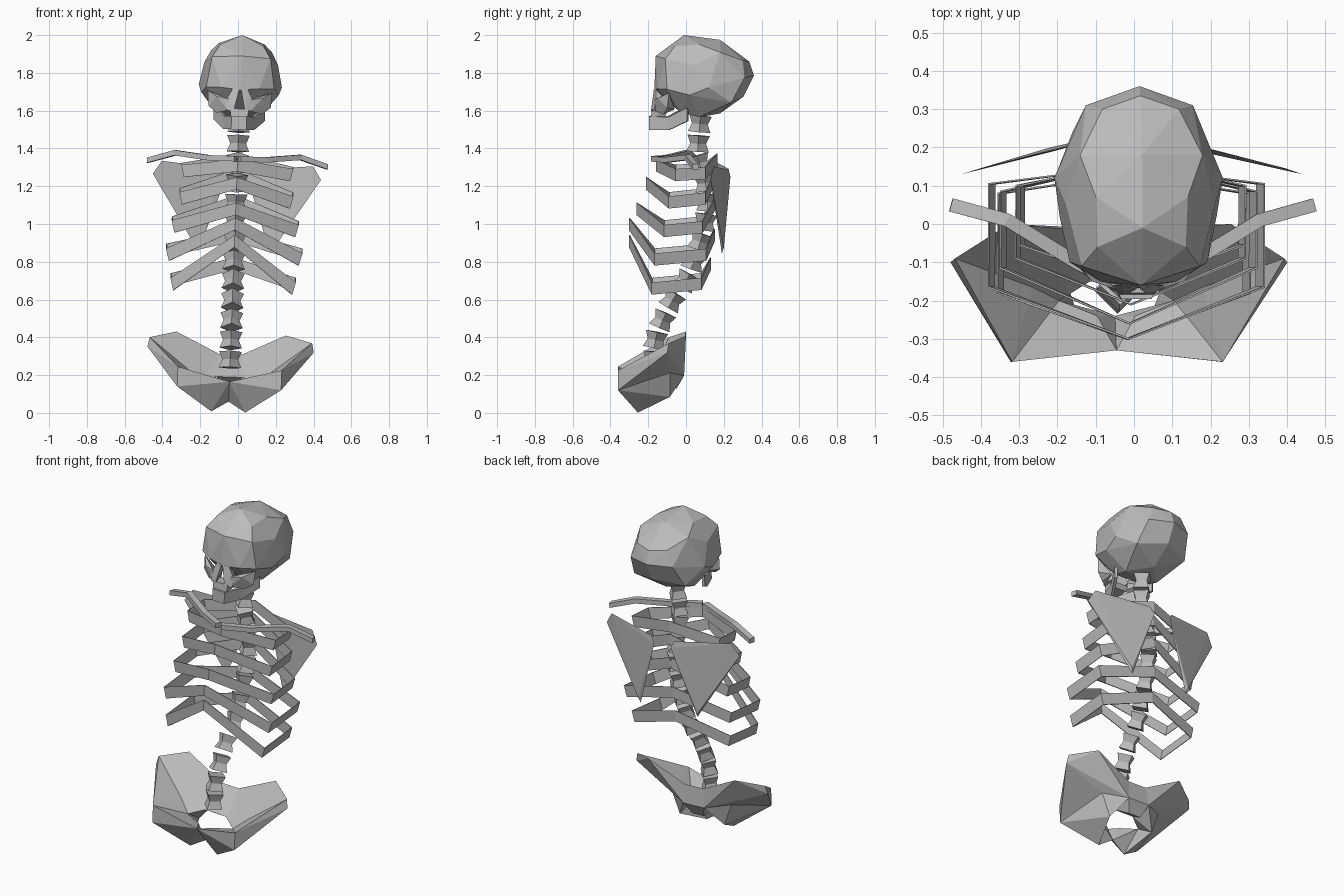
import bpy, bmesh
from mathutils import Vector

if "Cube" in bpy.data.objects:
    bpy.data.objects.remove(bpy.data.objects["Cube"])

GREY = 0.5
bone = bpy.data.materials.new("bone grey")
bone.use_nodes = True
bone.diffuse_color = (GREY, GREY, GREY, 1)
bone.node_tree.nodes["Principled BSDF"].inputs["Base Color"].default_value = (GREY, GREY, GREY, 1)

LEAN = 0.037  # slight sideways lean of the whole figure


def finish(name, bm):
    """Lean the part, and turn the mesh into a named object."""
    bmesh.ops.recalc_face_normals(bm, faces=bm.faces[:])
    for v in bm.verts:
        x, y, z = v.co
        v.co = (x + LEAN * (z - 1.4), y, z - LEAN * x)
    mesh = bpy.data.meshes.new(name)
    bm.to_mesh(mesh)
    bm.free()
    mesh.materials.append(bone)
    obj = bpy.data.objects.new(name, mesh)
    bpy.context.collection.objects.link(obj)
    return obj


def flip(points):
    return [(-x, y, z) for x, y, z in points]


def hull(name, points):
    """Faceted solid around a few corner points."""
    bm = bmesh.new()
    for p in set(points):
        bm.verts.new(p)
    result = bmesh.ops.convex_hull(bm, input=bm.verts[:])
    loose = [g for g in result["geom_interior"] if isinstance(g, bmesh.types.BMVert)]
    bmesh.ops.delete(bm, geom=loose, context="VERTS")
    bmesh.ops.dissolve_limit(bm, angle_limit=0.05, verts=bm.verts[:], edges=bm.edges[:])
    return finish(name, bm)


def whole(name, points):
    return hull(name, points + flip(points))


def pair(name, points):
    hull("left_" + name, points)
    hull("right_" + name, flip(points))


def strip(name, path, height, thick, closed=False, tuck=0):
    """Flat upright band along a path; tuck draws its lower edge inward."""
    bm = bmesh.new()
    path = [Vector(p) for p in path]
    n = len(path)
    rings = []
    for i, p in enumerate(path):
        before = path[i - 1] if closed or i else p
        after = path[(i + 1) % n] if closed or i < n - 1 else p
        d = after - before
        side = Vector((d.y, -d.x, 0)).normalized() * thick / 2
        up = Vector((0, 0, height / 2))
        low = Vector((-p.x * tuck, 0, 0)) - up
        rings.append([bm.verts.new(p + q) for q in (side + up, side + low, low - side, up - side)])
    for i in range(n if closed else n - 1):
        a, b = rings[i], rings[(i + 1) % n]
        for k in range(4):
            j = (k + 1) % 4
            bm.faces.new((a[k], a[j], b[j], b[k]))
    if not closed:
        bm.faces.new(rings[0])
        bm.faces.new(rings[-1])
    return finish(name, bm)


# Skull
whole("cranium", [
    (0, -.01, 2), (0, .18, 1.975), (0, .335, 1.86), (0, .36, 1.785), (0, .305, 1.675),
    (0, .18, 1.585), (0, -.168, 1.71), (0, -.16, 1.89),
    (.115, -.06, 1.945), (.12, .07, 1.955), (.16, .18, 1.915), (.1, .3, 1.87),
    (.155, -.11, 1.88), (.195, .05, 1.85), (.14, .31, 1.78), (.22, .12, 1.73),
    (.18, -.1, 1.72), (.1, -.15, 1.72), (.205, .02, 1.69), (.17, .24, 1.65),
    (.11, .07, 1.57), (.1, -.03, 1.595), (.1, -.07, 1.65)])
pair("cheekbone", [
    (.17, -.09, 1.7), (.165, -.1, 1.62), (.12, -.12, 1.585), (.06, -.165, 1.6),
    (.055, -.17, 1.66), (.12, -.15, 1.67), (.1, -.06, 1.61)])
pair("nose_side", [
    (.004, -.17, 1.715), (.04, -.16, 1.715), (.075, -.16, 1.65), (.035, -.18, 1.63),
    (.07, -.17, 1.6), (.03, -.185, 1.6), (.05, -.1, 1.62), (.02, -.1, 1.71)])
whole("upper_jaw", [
    (.05, -.18, 1.61), (.045, -.185, 1.565), (.05, -.1, 1.6), (.04, -.11, 1.57)])
jaw = [(.13, .01, 1.585), (.075, -.09, 1.535), (.035, -.19, 1.535)]
strip("lower_jaw", jaw + flip(jaw[::-1]), .07, .015)

# Spine: waisted four-sided vertebrae along a curve of (y, z) points
curve = [(.08, 1.6), (.065, 1.44), (.06, 1.35), (.1, 1.25), (.115, 1.1), (.09, .95),
         (.04, .8), (0, .7), (-.07, .6), (-.12, .5), (-.16, .4), (-.18, .18)]


def spine_point(z):
    for (y1, z1), (y2, z2) in zip(curve, curve[1:]):
        if z >= z2:
            break
    return Vector((0, y1 + (y2 - y1) * (z1 - z) / (z1 - z2), z))


for i in range(13):
    z = 1.53 - i * .104
    axis = (spine_point(z + .05) - spine_point(z - .05)).normalized()
    ahead = Vector((0, -axis.z, axis.y))
    across = Vector((1, 0, 0))
    bm = bmesh.new()
    rings = []
    for step, r in ((-.043, .06), (0, .042), (.043, .06)):
        c = spine_point(z) + axis * step
        rings.append([bm.verts.new(c + d * r) for d in (ahead, across, -ahead, -across)])
    for a, b in zip(rings, rings[1:]):
        for k in range(4):
            j = (k + 1) % 4
            bm.faces.new((a[k], a[j], b[j], b[k]))
    bm.faces.new(rings[0])
    bm.faces.new(rings[-1])
    finish(f"vertebra_{i + 1}", bm)

# Ribs: half width, then (y, z) of breast point, front corner, rear corner, back point
ribs = [
    (.295, (-.155, 1.31), (-.055, 1.27), (.1, 1.28), (.165, 1.34)),
    (.3, (-.21, 1.215), (-.09, 1.125), (.1, 1.145), (.16, 1.26)),
    (.335, (-.26, 1.08), (-.115, .975), (.085, .995), (.16, 1.12)),
    (.36, (-.3, 1), (-.165, .825), (.105, .85), (.15, .94)),
    (.33, (-.3, .91), (-.18, .67), (.08, .695), (.13, .79))]
for i, (w, breast, front, rear, back) in enumerate(ribs):
    loop = [(0, *breast), (w, *front), (w, *rear), (0, *back), (-w, *rear), (-w, *front)]
    strip(f"rib_{i + 1}", loop, .065, .005, closed=True, tuck=.05)

# Shoulders
collar = [(.01, -.17, 1.345), (.15, -.1, 1.345), (.33, .01, 1.365), (.475, .05, 1.32)]
strip("left_collarbone", collar, .028, .035)
strip("right_collarbone", flip(collar), .028, .035)
pair("shoulder_blade", [
    (.445, .13, 1.25), (.4, .145, 1.32), (.075, .225, 1.29), (.055, .235, 1.25),
    (.19, .19, .85), (.2, .2, .88)])

# Pelvis: a bowl with a small opening, hollowed on the inside and the flanks
tip, tip_top, crest = (.44, -.1, .335), (.43, -.09, .385), (.29, 0, .42)
bowl, flank, seat = (.15, -.2, .16), (.2, -.085, .22), (.15, -.085, .09)
root, root_top = (.07, -.01, .2), (.06, -.02, .31)
rim_back, rim_front = (.07, -.15, .19), (.05, -.24, .15)
corner, corner_low, sit = (.275, -.36, .235), (.275, -.36, .13), (.09, -.255, .005)
pair("hip_wing", [tip, tip_top, crest, bowl, flank, root, root_top])
pair("hip_side", [tip, tip_top, corner, corner_low, bowl, flank])
pair("hip_floor", [flank, seat, root, root_top, bowl, rim_back])
pair("pubic_bone", [corner, corner_low, sit, (0, -.33, .165), (0, -.24, .06), bowl, rim_front])
pair("sit_bone", [corner_low, sit, seat, bowl, flank])
whole("sacrum", [root, root_top, rim_back, (.04, -.05, .13)])
